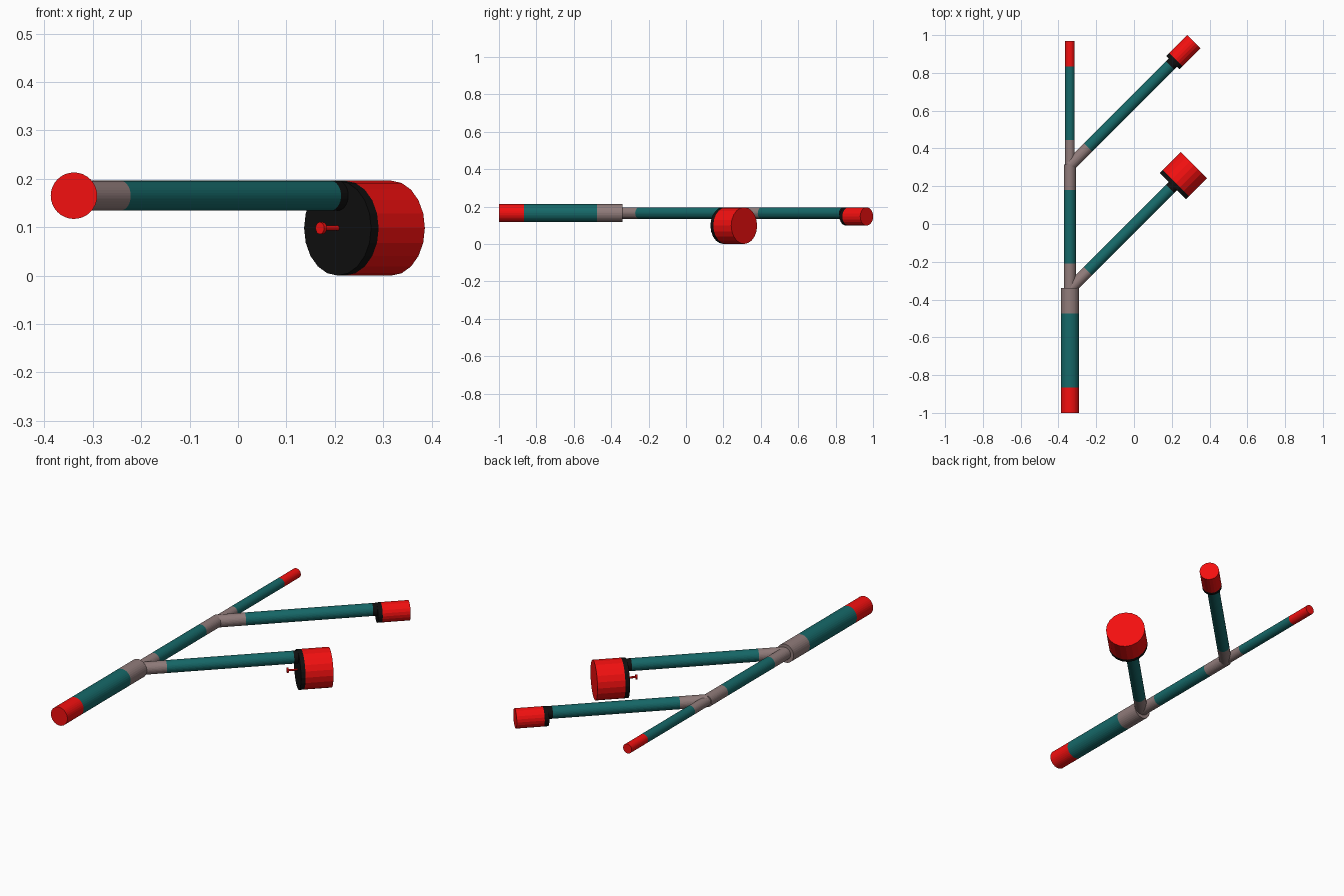
import bpy
from math import sqrt
from mathutils import Vector

if "Cube" in bpy.data.objects:
    bpy.data.objects.remove(bpy.data.objects["Cube"])


def material(name, rgb):
    m = bpy.data.materials.new(name)
    m.diffuse_color = (*rgb, 1)
    m.use_nodes = True
    m.node_tree.nodes["Principled BSDF"].inputs["Base Color"].default_value = m.diffuse_color
    return m


RED = material("red", (0.9, 0.005, 0.005))
TEAL = material("teal", (0.008, 0.14, 0.14))
GREY = material("warm_grey", (0.28, 0.2, 0.195))
BLACK = material("black", (0.005, 0.005, 0.005))

ALONG = Vector((0, 1, 0))
DIAGONAL = Vector((1, 1, 0)).normalized()
X, Z = -0.339, 0.165      # axis of the main line
R_BRANCH = 0.031
END = 0.135               # length of each coloured pipe end


def rod(name, origin, direction, start, stop, radius, mat, sides=32):
    """Cylinder along direction, between two distances from origin."""
    bpy.ops.mesh.primitive_cylinder_add(
        vertices=sides, radius=radius, depth=stop - start,
        location=origin + direction * (start + stop) / 2,
        rotation=direction.to_track_quat('Z', 'Y').to_euler())
    ob = bpy.context.object
    ob.name = name
    ob.data.materials.append(mat)
    return ob


def pipe(name, origin, direction, radius, bands):
    """Pipe made of consecutive coloured bands (length, material)."""
    at = 0
    for i, (length, mat) in enumerate(bands):
        rod(f"{name}_band_{i + 1}", origin, direction, at, at + length, radius, mat)
        at += length


# Main line: three pipes of decreasing radius
MID = 0.39
sections = [
    ("wide_pipe", -1.0, 0.048, (RED, TEAL, GREY)),
    ("middle_pipe", -0.345, 0.031, (GREY, TEAL, GREY)),
    ("narrow_pipe", 0.31, 0.025, (GREY, TEAL, RED)),
]
for name, y, radius, mats in sections:
    pipe(name, Vector((X, y, Z)), ALONG, radius, list(zip((END, MID, END), mats)))

# Diagonal branches: pipe, collar, offset disc and red end, tops flush
length = 0.53 * sqrt(2)
for name, y, radius in (("lower_branch", -0.345, 0.098), ("upper_branch", 0.31, 0.049)):
    origin = Vector((X, y, Z))
    pipe(name, origin, DIAGONAL, R_BRANCH, [(END, GREY), (length - END, TEAL)])
    rod(name + "_collar", origin, DIAGONAL, length, length + 0.022, R_BRANCH, BLACK)
    low = Vector((X, y, Z + R_BRANCH - radius))
    face = length + 0.021
    rod(name + "_disc", low, DIAGONAL, face, face + 0.022, radius, BLACK, 20)
    rod(name + "_red_end", low, DIAGONAL, face + 0.022, face + 0.022 + END, radius, RED, 20)
    # Small drain pin on the large disc only
    if radius > 0.09:
        rod("drain_stem", low, DIAGONAL, face - 0.046, face, 0.005, RED, 16)
        rod("drain_knob", low, DIAGONAL, face - 0.052, face - 0.044, 0.0125, RED, 16)
